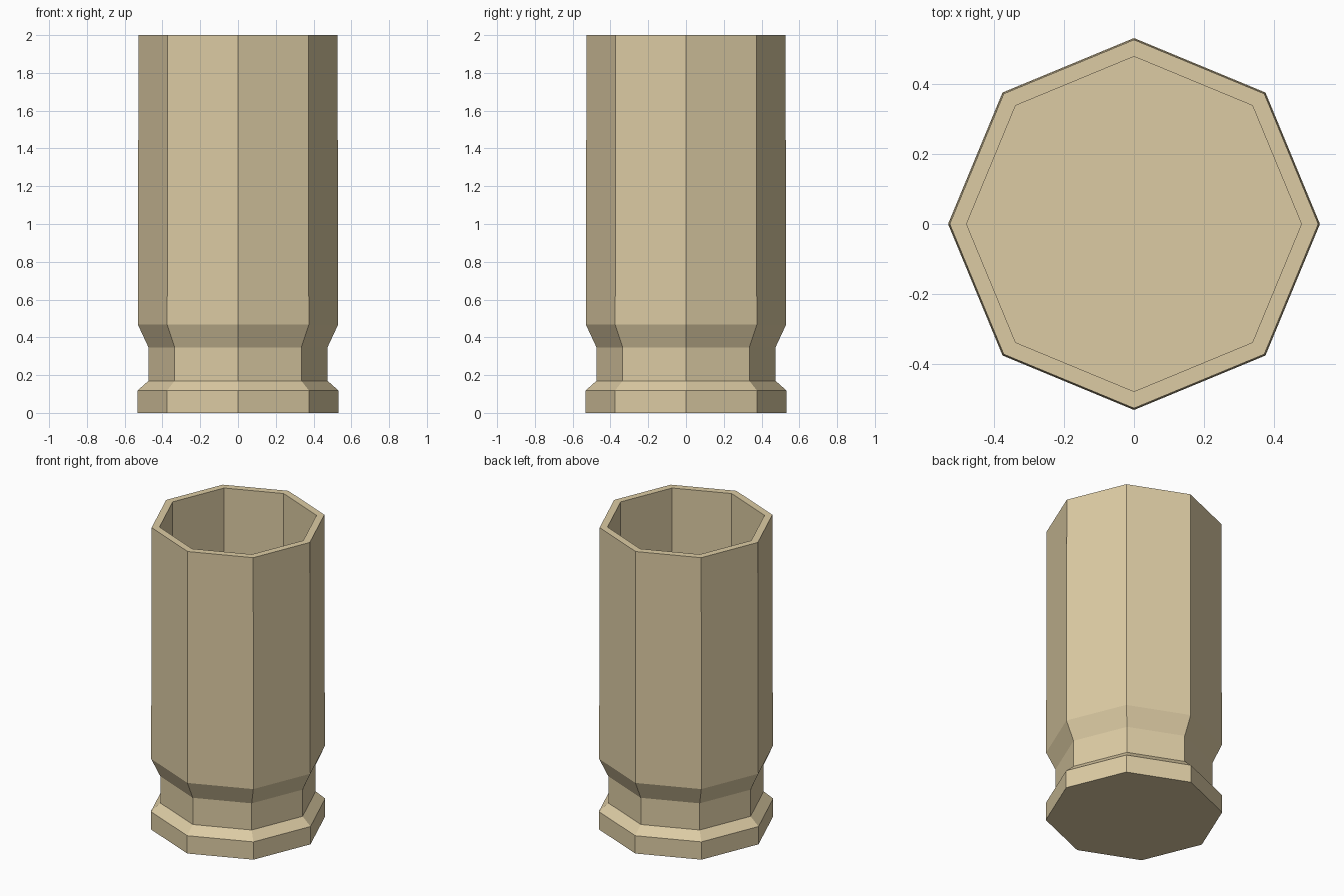
import bpy, bmesh
from math import cos, sin, pi

if "Cube" in bpy.data.objects:
    bpy.data.objects.remove(bpy.data.objects["Cube"])

SIDES = 8

# Profile (radius, z): base, rim, groove, shoulder, mouth, inner wall, inner floor
profile = [(0.532, 0.0), (0.532, 0.118), (0.474, 0.17), (0.474, 0.347),
           (0.53, 0.467), (0.527, 2.0), (0.479, 2.0), (0.479, 0.47)]

# Lathe the profile into an eight-sided shell
bm = bmesh.new()
rings = [[bm.verts.new((r * cos(2 * pi * i / SIDES), r * sin(2 * pi * i / SIDES), z))
          for i in range(SIDES)] for r, z in profile]
for a, b in zip(rings, rings[1:]):
    for i in range(SIDES):
        j = (i + 1) % SIDES
        bm.faces.new((a[i], a[j], b[j], b[i]))

# Close the base and the inner floor
bm.faces.new(rings[0][::-1])
bm.faces.new(rings[-1])
bmesh.ops.recalc_face_normals(bm, faces=bm.faces)

mesh = bpy.data.meshes.new("casing")
bm.to_mesh(mesh)
bm.free()
casing = bpy.data.objects.new("casing", mesh)
bpy.context.collection.objects.link(casing)

# Brass colour
brass = bpy.data.materials.new("brass")
brass.diffuse_color = (0.72, 0.60, 0.37, 1)
brass.use_nodes = True
brass.node_tree.nodes["Principled BSDF"].inputs["Base Color"].default_value = brass.diffuse_color
mesh.materials.append(brass)
